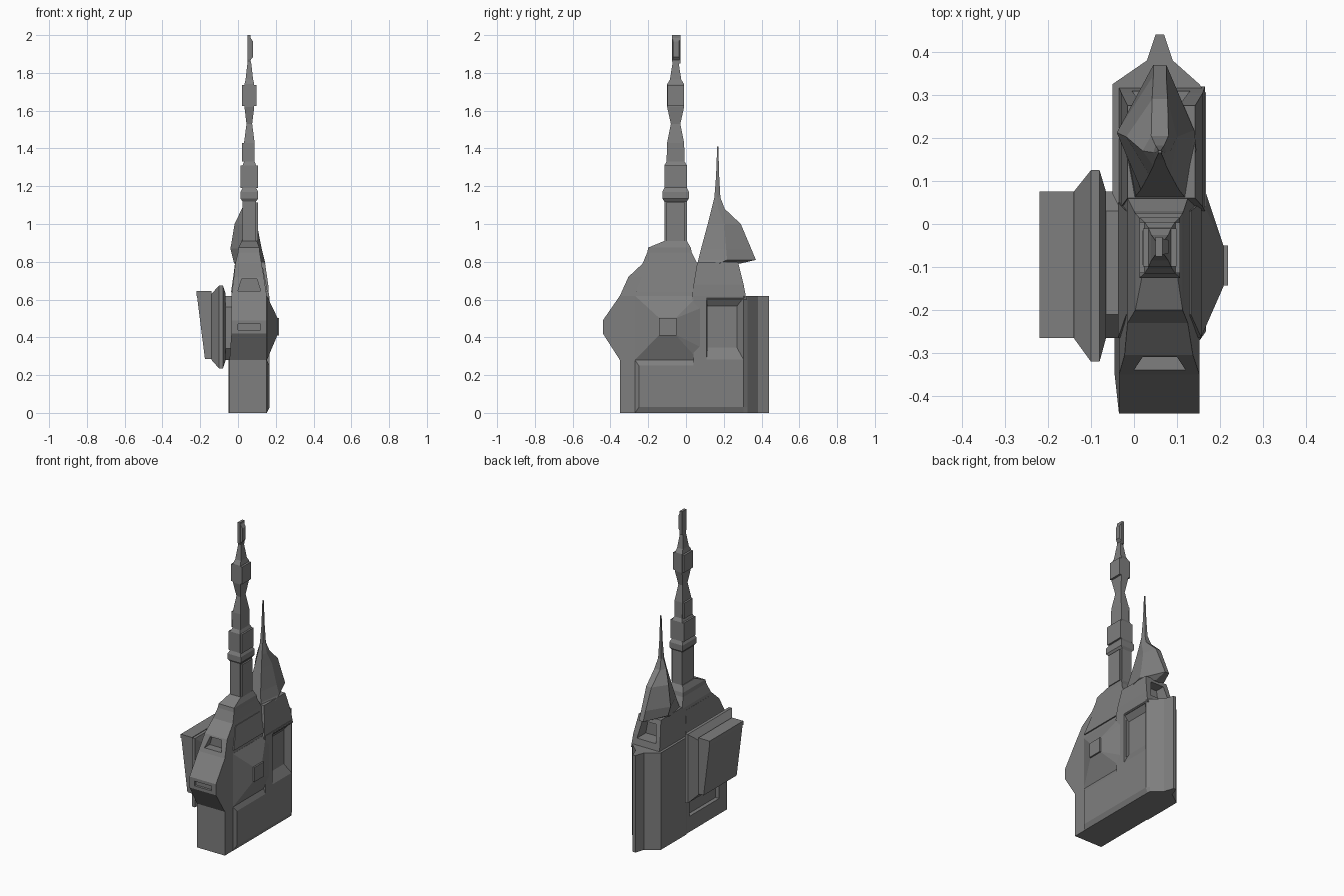
import bpy, bmesh

AX = {'x': lambda t, a, b: (t, a, b), 'y': lambda t, a, b: (a, t, b), 'z': lambda t, a, b: (a, b, t)}
grey = bpy.data.materials.new('dark_grey')
grey.diffuse_color = (0.21, 0.21, 0.21, 1)


def loft(name, axis, rings):
    """Skin flat-faced rings [(position, [(a, b), ...]), ...] stacked along an axis."""
    bm = bmesh.new()
    loops = [[bm.verts.new(AX[axis](t, *p)) for p in pts] for t, pts in rings]
    n = len(loops[0])
    for lo, hi in zip(loops, loops[1:]):
        for i in range(n):
            j = (i + 1) % n
            bm.faces.new((lo[i], lo[j], hi[j], hi[i]))
    bm.faces.new(loops[0])
    bm.faces.new(loops[-1])
    bmesh.ops.recalc_face_normals(bm, faces=bm.faces)
    me = bpy.data.meshes.new(name)
    bm.to_mesh(me)
    bm.free()
    me.materials.append(grey)
    ob = bpy.data.objects.new(name, me)
    bpy.context.collection.objects.link(ob)
    return ob


def rect(a0, a1, b0, b1):
    return [(a0, b0), (a1, b0), (a1, b1), (a0, b1)]


def chamfered(a0, a1, b0, b1, c):
    return [(a0, b0), (a1 - c, b0), (a1, b0 + c), (a1, b1 - c), (a1 - c, b1), (a0, b1)]


def box(name, x0, x1, y0, y1, z0, z1):
    return loft(name, 'z', [(z0, rect(x0, x1, y0, y1)), (z1, rect(x0, x1, y0, y1))])


def cut(target, cutter):
    m = target.modifiers.new('cut', 'BOOLEAN')
    m.operation, m.solver, m.object = 'DIFFERENCE', 'EXACT', cutter
    cutter.hide_render = True
    cutter.hide_set(True)


# Front body: nose bulge and stepped roof
body = loft('front_body', 'z', [(z, rect(*r)) for z, r in [
    (0, (-0.045, 0.152, -0.35, 0.10)), (0.28, (-0.045, 0.152, -0.35, 0.10)),
    (0.42, (-0.035, 0.152, -0.44, 0.10)), (0.49, (-0.035, 0.152, -0.44, 0.10)),
    (0.62, (-0.035, 0.152, -0.35, 0.10)), (0.72, (-0.022, 0.137, -0.305, 0.08)),
    (0.79, (-0.015, 0.125, -0.23, 0.06)), (0.85, (0.0, 0.115, -0.205, 0.03)),
    (0.875, (0.003, 0.113, -0.20, 0.025)), (0.91, (0.02, 0.10, -0.115, 0.005))]])
cut(body, loft('window_cutter', 'y', [
    (t, [(0.0, 0.645), (0.12, 0.645), (0.10, 0.71), (0.02, 0.71)]) for t in (-0.5, -0.285)]))
cut(body, box('slot_cutter', 0.0, 0.12, -0.5, -0.425, 0.44, 0.47))
cut(body, box('left_slot_cutter', -0.1, -0.02, -0.27, 0.03, 0.10, 0.20))

# Roof side panels
for name, x0, x1, d in (('roof_panel_right', 0.13, 0.157, -0.025), ('roof_panel_left', -0.037, -0.01, 0.019)):
    loft(name, 'z', [(0.64, rect(x0, x1, -0.265, 0.05)),
                     (0.77, rect(x0 + d, x1 + d, -0.21, 0.03))])

# Rear hull with tapered stern and a chamfered lower right edge
def hull_plan(right):
    return [(-0.05, 0.07), (-0.035, 0.04), (right, 0.04), (right, 0.305), (0.152, 0.325),
            (0.09, 0.38), (0.07, 0.44), (0.05, 0.44), (0.03, 0.38), (-0.05, 0.325)]


hull = loft('rear_hull', 'z', [(0, hull_plan(0.153)), (0.03, hull_plan(0.167)), (0.62, hull_plan(0.167))])
cut(hull, loft('recess_cutter', 'x', [(0.135, rect(0.112, 0.27, 0.345, 0.565)),
                                      (0.182, rect(0.108, 0.32, 0.255, 0.63))]))

# Raised lower plate on the right
loft('lower_right_plate', 'x', [(0.10, rect(-0.27, 0.10, 0, 0.28)),
                                (0.153, rect(-0.27, 0.10, 0, 0.28)),
                                (0.167, rect(-0.25, 0.10, 0.03, 0.25))])

# Right sponson: faceted pyramid with square cap
loft('right_sponson', 'x', [(0.10, chamfered(-0.27, 0.115, 0.28, 0.62, 0.05)),
                            (0.153, chamfered(-0.27, 0.115, 0.28, 0.62, 0.05)),
                            (0.208, chamfered(-0.145, -0.05, 0.41, 0.505, 0.002))])
box('sponson_cap', 0.19, 0.218, -0.143, -0.05, 0.41, 0.503)

# Left pod: strut, ridged flange, wedge and cap
strut = [(-0.265, 0.34), (-0.21, 0.28), (0.03, 0.28), (0.075, 0.34),
         (0.075, 0.56), (0.03, 0.62), (-0.21, 0.62), (-0.265, 0.56)]
loft('pod_strut', 'x', [(-0.08, strut), (-0.02, strut)])
inner, outer = rect(-0.265, 0.075, 0.28, 0.63), rect(-0.32, 0.125, 0.235, 0.675)
loft('pod_flange', 'x', [(-0.14, inner), (-0.10, outer), (-0.08, outer), (-0.065, inner)])
loft('pod_wedge', 'y', [(y, [(-0.175, 0.285), (-0.12, 0.285), (-0.12, 0.625), (-0.218, 0.625)])
                        for y in (-0.262, 0.072)])
box('pod_cap', -0.22, -0.14, -0.265, 0.075, 0.62, 0.645)

# Rear fin: broad front slope, hood leaning to the left, ending in a spike
def fin_ring(x0, x1, y0, y1, front=0.01, back=0.015):
    ym = y0 + (y1 - y0) * 0.5
    return [(0.06 - front, y0), (0.06 + front, y0), (x1, ym), (0.06 + back, y1), (0.06 - back, y1), (x0, ym)]


foot = loft('fin_foot', 'z', [(0.60, rect(-0.036, 0.165, 0.03, 0.32)),
                              (0.68, rect(-0.03, 0.16, 0.04, 0.305)),
                              (0.80, rect(-0.015, 0.142, 0.06, 0.275))])
cut(foot, loft('fin_opening_cutter', 'y', [
    (y, [(-0.005, 0.66), (0.13, 0.66), (0.11, 0.77), (0.015, 0.77)]) for y in (0.22, 0.4)]))
loft('fin_hood', 'z', [
    (0.79, fin_ring(-0.02, 0.145, 0.06, 0.285, 0.06)), (0.81, fin_ring(-0.025, 0.14, 0.065, 0.37, 0.056)),
    (0.87, fin_ring(-0.04, 0.125, 0.08, 0.345, 0.044)), (1.0, fin_ring(-0.018, 0.10, 0.115, 0.29, 0.025, 0.018)),
    (1.08, fin_ring(0.02, 0.085, 0.135, 0.205, 0.015, 0.02)), (1.14, fin_ring(0.045, 0.075, 0.15, 0.182, 0.01, 0.01)),
    (1.25, fin_ring(0.052, 0.068, 0.159, 0.176, 0.006, 0.006)),
    (1.41, fin_ring(0.056, 0.064, 0.165, 0.171, 0.003, 0.003))])

# Tower: stacked rectangular sections (z, half width, half depth)
def tower(name, steps, cx=0.06, cy=-0.055):
    loft(name, 'z', [(z, rect(cx - w, cx + w, cy - d, cy + d)) for z, w, d in steps])


tower('tower_shaft', [(0.89, .036, .06), (1.12, .036, .06), (1.31, .036, .06), (1.33, .028, .048),
                      (1.43, .028, .045), (1.53, .015, .025), (1.62, .026, .045), (1.74, .026, .045),
                      (1.765, .02, .03), (1.86, .009, .015)])
tower('tower_collar', [(1.12, .036, .06), (1.135, .047, .07), (1.17, .047, .07), (1.19, .036, .06)])
tower('tower_band', [(1.19, .047, .059), (1.31, .047, .059)])
tower('tower_head', [(1.625, .039, .044), (1.735, .039, .044)])
box('tower_side_panel', 0.09, 0.106, -0.105, -0.005, 0.91, 1.115)
box('tower_left_panel', 0.02, 0.04, -0.095, -0.015, 1.33, 1.43)

# Blade at the tower top
loft('tower_blade', 'x', [(x, [(-0.068, 1.85), (-0.03, 1.85), (-0.03, 2.0), (-0.075, 2.0), (-0.075, 1.87)])
                          for x in (0.05, 0.066)])
loft('blade_fairing', 'x', [(0.06, rect(-0.073, -0.032, 1.86, 1.995)),
                            (0.08, rect(-0.068, -0.037, 1.885, 1.965))])
